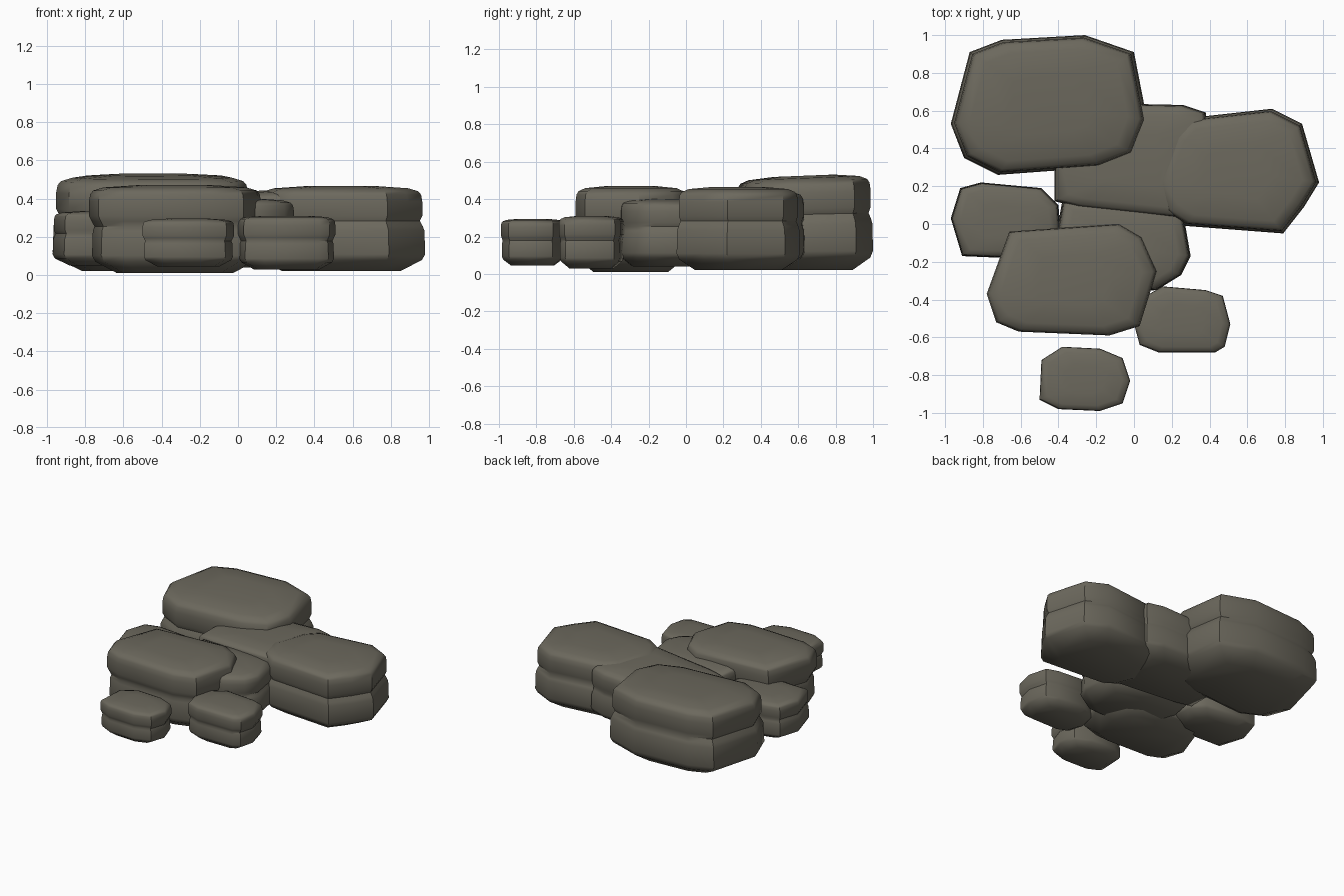
import bpy, bmesh
from math import radians
from mathutils import Vector

cube = bpy.data.objects.get("Cube")
if cube:
    bpy.data.objects.remove(cube, do_unlink=True)

# One weathered stone colour
stone = bpy.data.materials.new("grey_brown_stone")
stone.use_nodes = True
colour = (0.15, 0.14, 0.11, 1)
stone.diffuse_color = colour
bsdf = stone.node_tree.nodes["Principled BSDF"]
bsdf.inputs["Base Color"].default_value = colour
bsdf.inputs["Roughness"].default_value = 0.9

# Side profile as (scale, height fraction): bevelled foot, groove, domed top
LOWER = [(0.7, 0), (0.96, 0.13), (1, 0.2), (0.99, 0.48), (0.97, 0.53)]
UPPER = [(0.97, 0.59), (1, 0.65), (1, 0.82), (0.985, 0.9), (0.95, 0.94), (0.83, 0.975), (0.45, 1)]


def slab(name, outline, bottom, top, lower=1.0, upper=0.965, tilt=(0, 0)):
    """Loft an outline through the profile; tilt slopes the top."""
    pts = [Vector(p) for p in outline]
    lo = Vector((min(p.x for p in pts), min(p.y for p in pts)))
    hi = Vector((max(p.x for p in pts), max(p.y for p in pts)))
    mid = (lo + hi) / 2
    profile = [(s * lower, f) for s, f in LOWER] + [(s * upper, f) for s, f in UPPER]
    bm = bmesh.new()
    rings = []
    for scale, f in profile:
        ring = []
        for p in pts:
            d = (p - mid) * scale
            z = bottom + (top - bottom) * f + f * d.dot(Vector(tilt))
            ring.append(bm.verts.new((mid.x + d.x, mid.y + d.y, z)))
        rings.append(ring)
    for a, b in zip(rings, rings[1:]):
        for i in range(len(pts)):
            j = (i + 1) % len(pts)
            bm.faces.new((a[i], a[j], b[j], b[i]))
    bm.faces.new(rings[0])
    bm.faces.new(rings[-1])
    bmesh.ops.recalc_face_normals(bm, faces=bm.faces)
    mesh = bpy.data.meshes.new(name)
    bm.to_mesh(mesh)
    bm.free()
    mesh.materials.append(stone)
    obj = bpy.data.objects.new(name, mesh)
    bpy.context.collection.objects.link(obj)
    bpy.ops.object.select_all(action="DESELECT")
    obj.select_set(True)
    bpy.context.view_layer.objects.active = obj
    bpy.ops.object.shade_smooth_by_angle(angle=radians(40))
    return obj


# Large slabs
slab("back_rock",
     [(-.97, .53), (-.9, .35), (-.72, .26), (-.18, .3), (0, .37), (.07, .55),
      (0, .91), (-.26, 1), (-.7, .975), (-.87, .91)],
     0.02, 0.525, tilt=(0, .04))
slab("right_rock",
     [(.1, .22), (.16, .06), (.27, -.01), (.79, -.05), (.9, .09), (.98, .22),
      (.89, .53), (.73, .61), (.28, .56), (.2, .48)],
     0.02, 0.465)
slab("front_rock",
     [(-.78, -.37), (-.73, -.52), (-.61, -.57), (-.13, -.59), (.03, -.54),
      (.12, -.25), (.04, -.07), (-.08, 0), (-.66, -.04)],
     0.01, 0.47, lower=0.965, upper=1)

# Half-buried middle slabs
slab("middle_back_rock",
     [(-.42, .35), (-.42, .12), (-.3, .09), (.27, .03), (.35, .12), (.4, .35),
      (.38, .59), (.26, .63), (-.2, .64), (-.36, .57)],
     0.04, 0.435, upper=0.99, tilt=(.05, 0))
slab("middle_front_rock",
     [(-.42, -.1), (-.34, -.32), (-.2, -.37), (.12, -.35), (.25, -.27),
      (.3, -.17), (.26, .06), (.1, .12), (-.38, .12)],
     0.04, 0.4, upper=0.98)

# Small outer stones
slab("left_stone",
     [(-.97, .03), (-.91, -.17), (-.68, -.18), (-.47, -.14), (-.39, -.02),
      (-.4, .1), (-.49, .19), (-.81, .22), (-.92, .19)],
     0.05, 0.335, upper=0.98)
slab("front_stone",
     [(-.5, -.93), (-.4, -.98), (-.18, -.99), (-.06, -.95), (-.02, -.83),
      (-.06, -.71), (-.18, -.66), (-.38, -.65), (-.49, -.72)],
     0.045, 0.295, lower=0.97, upper=1)
slab("front_left_stone",
     [(0, -.53), (.03, -.64), (.13, -.68), (.43, -.68), (.48, -.65),
      (.51, -.53), (.47, -.38), (.38, -.35), (.15, -.33), (.03, -.4)],
     0.03, 0.31, lower=0.97, upper=1)
